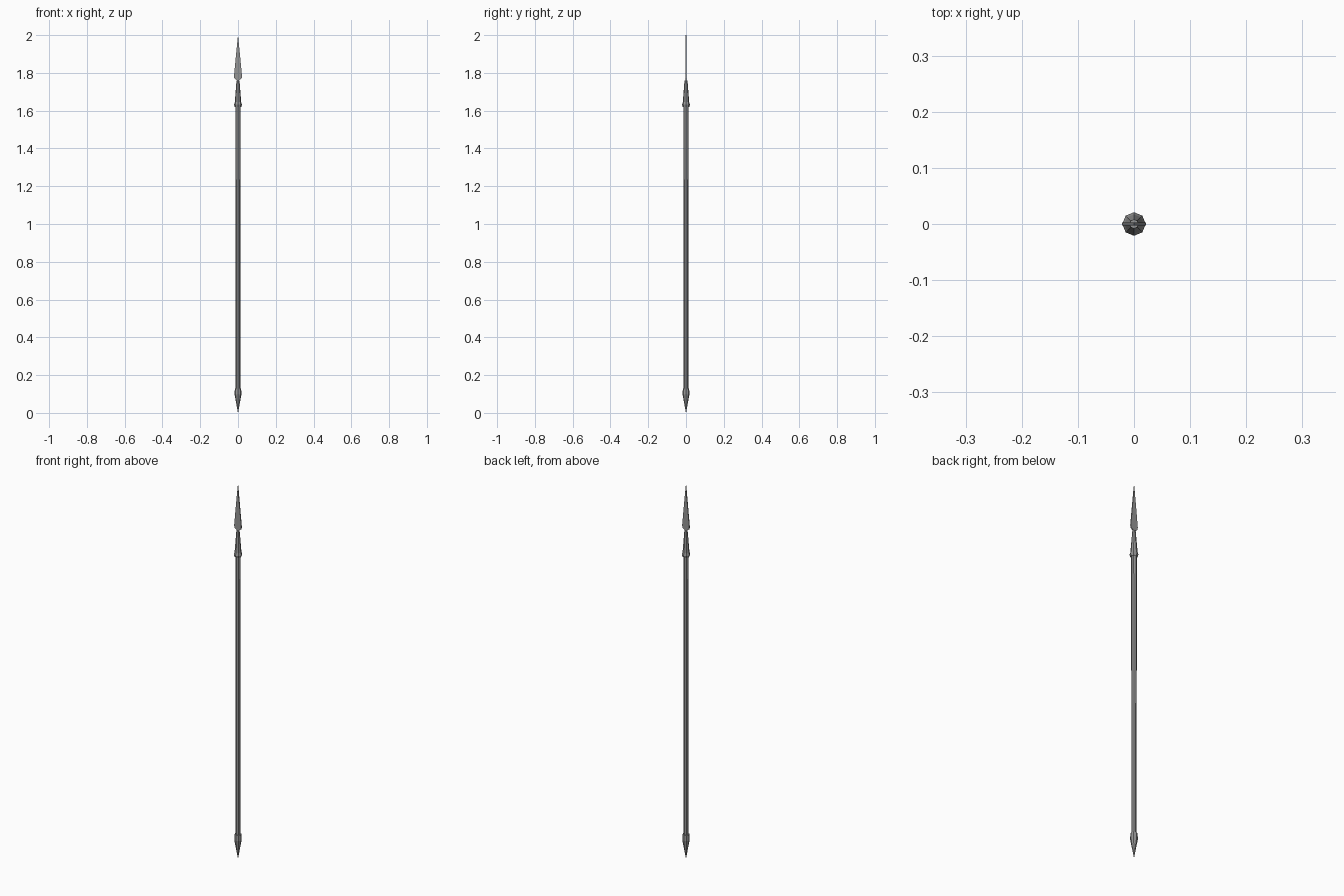
import bpy, bmesh
from math import cos, sin, pi

if "Cube" in bpy.data.objects:
    bpy.data.objects.remove(bpy.data.objects["Cube"])

SIDES = 8
metal = bpy.data.materials.new("dark_grey")
metal.diffuse_color = (0.3, 0.3, 0.3, 1)
metal.use_nodes = True
metal.node_tree.nodes["Principled BSDF"].inputs["Base Color"].default_value = metal.diffuse_color


def finish(name, bm):
    bmesh.ops.recalc_face_normals(bm, faces=bm.faces)
    mesh = bpy.data.meshes.new(name)
    bm.to_mesh(mesh)
    bm.free()
    mesh.materials.append(metal)
    obj = bpy.data.objects.new(name, mesh)
    bpy.context.collection.objects.link(obj)
    return obj


def lathe(name, profile, sides=SIDES):
    """Flat-faced turned part from (radius, z) pairs."""
    bm = bmesh.new()
    rings = [[bm.verts.new((r * cos(2 * pi * i / sides), r * sin(2 * pi * i / sides), z))
              for i in range(sides)] for r, z in profile]
    for a, b in zip(rings, rings[1:]):
        for i in range(sides):
            j = (i + 1) % sides
            bm.faces.new((a[i], a[j], b[j], b[i]))
    bm.faces.new(rings[0][::-1])
    bm.faces.new(rings[-1])
    return finish(name, bm)


# Long shaft, slightly thinner toward the butt
lathe("shaft", [(0.012, 0.11), (0.0135, 1.64)])

# Pointed butt cap
lathe("butt_spike", [(0.0165, 0.13), (0.0185, 0.10), (0.0005, 0.0)])

# Flared socket holding the blade
lathe("socket", [(0.017, 1.62), (0.021, 1.632), (0.017, 1.645), (0.008, 1.76)])

# Flat blade: thin plate with an outline in the xz plane
bm = bmesh.new()
half = [(0.011, 1.89), (0.021, 1.785), (0.020, 1.772)]
outline = [(0.0, 2.0)] + half + [(0.0, 1.757)] + [(-x, z) for x, z in reversed(half)]
T = 0.0025
plate = bm.faces.new([bm.verts.new((x, -T, z)) for x, z in outline])
side = bmesh.ops.extrude_face_region(bm, geom=[plate], use_keep_orig=True)
bmesh.ops.translate(bm, vec=(0, 2 * T, 0),
                    verts=[g for g in side["geom"] if isinstance(g, bmesh.types.BMVert)])
finish("blade", bm)
